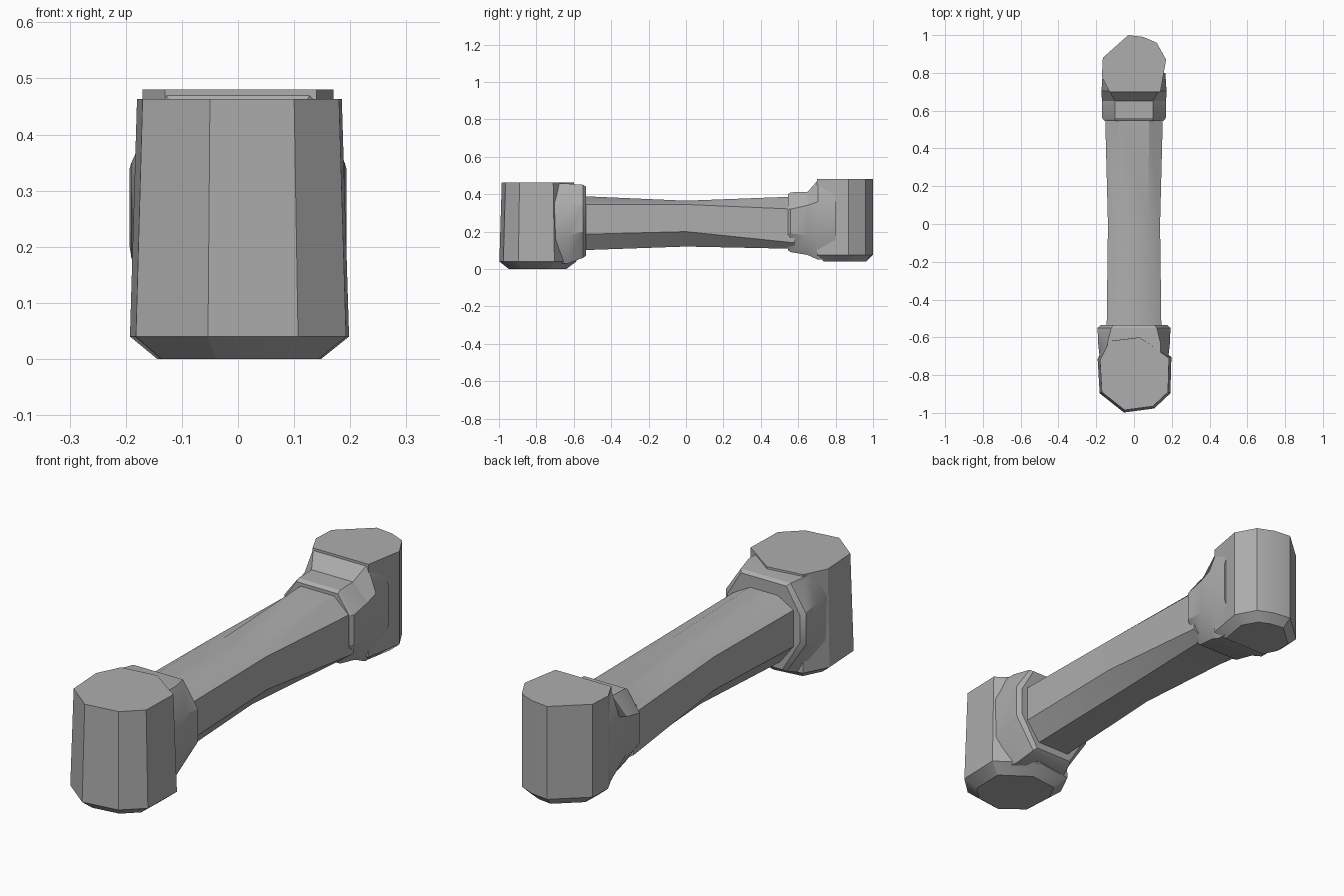
import bpy
import bmesh

default_cube = bpy.data.objects.get("Cube")
if default_cube:
    bpy.data.objects.remove(default_cube, do_unlink=True)

# One plain grey for the whole handle
GREY = (0.42, 0.42, 0.42, 1.0)
grey = bpy.data.materials.new("matte grey")
grey.use_nodes = True
grey.diffuse_color = GREY
shader = grey.node_tree.nodes["Principled BSDF"]
shader.inputs["Base Color"].default_value = GREY
shader.inputs["Roughness"].default_value = 0.8


def loft(name, rings):
    """Skin a stack of equal-sized rings and cap both ends."""
    bm = bmesh.new()
    loops = [[bm.verts.new(point) for point in ring] for ring in rings]
    for lower, upper in zip(loops, loops[1:]):
        count = len(lower)
        for i in range(count):
            j = (i + 1) % count
            bm.faces.new((lower[i], lower[j], upper[j], upper[i]))
    bm.faces.new(list(reversed(loops[0])))
    bm.faces.new(loops[-1])
    bmesh.ops.recalc_face_normals(bm, faces=bm.faces[:])
    mesh = bpy.data.meshes.new(name)
    bm.to_mesh(mesh)
    bm.free()
    mesh.materials.append(grey)
    part = bpy.data.objects.new(name, mesh)
    bpy.context.collection.objects.link(part)
    bpy.ops.object.select_all(action="DESELECT")
    part.select_set(True)
    bpy.context.view_layer.objects.active = part
    bpy.ops.object.shade_smooth_by_angle(angle=0.5)
    return part


def section(y, side, top, base, bottom_z, low_z, high_z, top_z):
    """Eight-sided cross-section, mirrored about x = 0."""
    half = [(base, bottom_z), (side, low_z), (side, high_z), (top, top_z)]
    left = [(x, y, z) for x, z in half]
    right = [(-x, y, z) for x, z in reversed(half)]
    return left + right


def post(name, outline, centre_y, heights, flare, inset):
    """Faceted upright block: chamfered foot, flared rim, flat top."""
    def ring(scale, z):
        return [(x * scale, centre_y + (y - centre_y) * scale, z)
                for x, y in outline]
    foot_z, rim_z, top_z = heights
    return loft(name, [ring(inset, foot_z), ring(flare, rim_z), ring(1, top_z)])


# Upright end blocks
post("front_post",
     [(-.17, -.89), (-.05, -.985), (.1, -.965), (.18, -.89),
      (.185, -.71), (.03, -.6), (-.13, -.62), (-.18, -.72)],
     -.8, (0, .04, .463), 1.07, .8)
post("back_post",
     [(-.165, .88), (-.03, 1), (.05, .99), (.12, .96),
      (.17, .87), (.14, .7), (-.13, .7), (-.17, .78)],
     .85, (.04, .075, .48), 1.0, .76)

# Collars joining the blocks to the grip
loft("front_collar", [
    section(-.74, .178, .14, .13, .03, .15, .35, .458),
    section(-.63, .19, .14, .12, .03, .18, .35, .456),
    section(-.55, .193, .12, .1, .06, .2, .34, .45),
    section(-.535, .175, .11, .09, .07, .21, .33, .44),
])
loft("back_collar", [
    section(.545, .155, .1, .1, .1, .19, .32, .4),
    section(.56, .168, .1, .1, .09, .19, .32, .41),
    section(.65, .17, .1, .11, .075, .18, .34, .412),
    section(.705, .172, .13, .12, .05, .18, .36, .475),
    section(.8, .166, .13, .12, .05, .18, .36, .475),
])

# Waisted grip bar
loft("grip_bar", [
    section(-.57, .145, .065, .08, .1, .185, .345, .39),
    section(0, .138, .075, .07, .12, .2, .345, .365),
    section(.58, .153, .08, .1, .108, .14, .32, .387),
])
